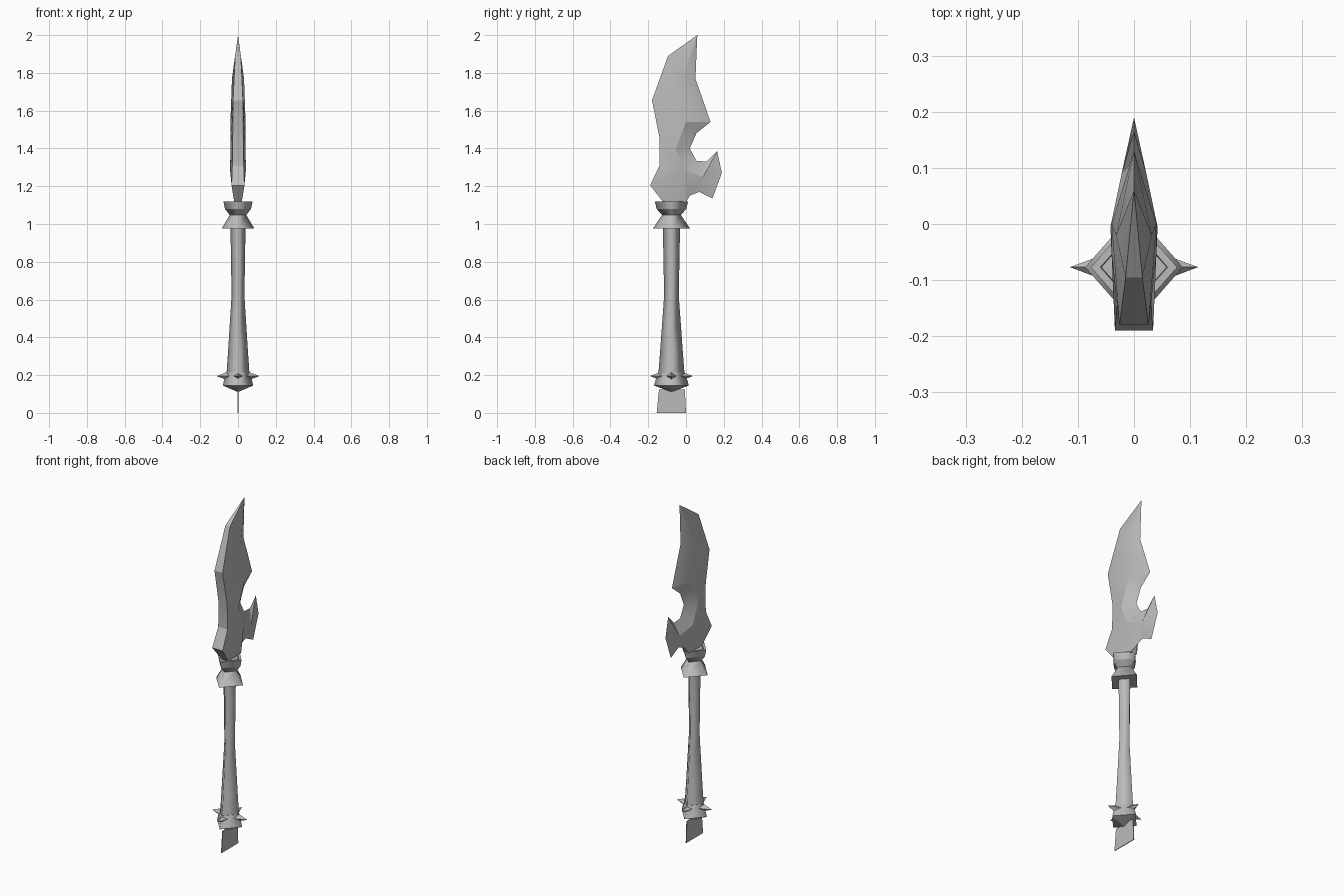
import bpy
import bmesh
import math
from mathutils import Vector

default = bpy.data.objects.get("Cube")
if default:
    bpy.data.objects.remove(default, do_unlink=True)

steel = bpy.data.materials.new("grey steel")
steel.use_nodes = True
GREY = (0.5, 0.5, 0.5, 1)
steel.diffuse_color = GREY
steel.node_tree.nodes["Principled BSDF"].inputs["Base Color"].default_value = GREY

AXIS_Y = -0.077   # centre line of the shaft
DEPTH = 1.14      # the diamond section is a little deeper than wide


def finish(bm, name, smooth_angle=0):
    """Turn a bmesh into an object, smooth across edges below the angle."""
    bmesh.ops.recalc_face_normals(bm, faces=bm.faces)
    mesh = bpy.data.meshes.new(name)
    bm.to_mesh(mesh)
    bm.free()
    mesh.materials.append(steel)
    obj = bpy.data.objects.new(name, mesh)
    bpy.context.collection.objects.link(obj)
    if smooth_angle:
        bpy.ops.object.select_all(action="DESELECT")
        obj.select_set(True)
        bpy.context.view_layer.objects.active = obj
        bpy.ops.object.shade_smooth_by_angle(angle=math.radians(smooth_angle))
    return obj


def diamond_lathe(name, profile):
    """Four-sided turned part from (radius, height) pairs, with soft corners."""
    bm = bmesh.new()
    rings = []
    for radius, z in profile:
        corners = [(radius, 0), (0, radius * DEPTH), (-radius, 0), (0, -radius * DEPTH)]
        rings.append([bm.verts.new((x, AXIS_Y + y, z)) for x, y in corners])
    for low, high in zip(rings, rings[1:]):
        for i in range(4):
            j = (i + 1) % 4
            bm.faces.new((low[i], low[j], high[j], high[i]))
    bm.faces.new(rings[0])
    bm.faces.new(rings[-1])
    bmesh.ops.recalc_face_normals(bm, faces=bm.faces)
    for face in bm.faces:
        face.smooth = True
    for edge in bm.edges:
        level = abs(edge.verts[0].co.z - edge.verts[1].co.z) < 0.001
        edge.smooth = not (level and edge.calc_face_angle(0) > 0.3)
    return finish(bm, name)


# Shaft and collars
diamond_lathe("handle", [(0.062, 0.19), (0.053, 0.32), (0.034, 0.62), (0.04, 0.99)])
diamond_lathe("pommel", [(0.004, 0.112), (0.081, 0.145), (0.063, 0.215), (0.05, 0.215)])
diamond_lathe("lower_collar", [(0.04, 0.975), (0.087, 0.975), (0.042, 1.05)])
diamond_lathe("upper_collar", [(0.042, 1.045), (0.069, 1.08), (0.077, 1.12),
                               (0.06, 1.12), (0.058, 1.105)])

# Four pointed studs around the pommel
for label, side in (("left", (1, 0)), ("back", (0, 1)), ("right", (-1, 0)), ("front", (0, -1))):
    out = Vector((side[0], side[1], 0))
    across = Vector((-side[1], side[0], 0))
    up = Vector((0, 0, 1))
    centre = Vector((0, AXIS_Y, 0.195))
    bm = bmesh.new()
    base = [bm.verts.new(centre + out * 0.045 + d * 0.026) for d in (across, up, -across, -up)]
    tip = bm.verts.new(centre + out * 0.114)
    bm.faces.new(base)
    for i in range(4):
        bm.faces.new((base[i], base[(i + 1) % 4], tip))
    finish(bm, label + "_stud")

# Thin tang under the pommel
bm = bmesh.new()
outline = [(-0.143, 0.125), (-0.155, 0), (0, 0), (-0.006, 0.125)]
sides = [[bm.verts.new((x, y, z)) for y, z in outline] for x in (-0.002, 0.002)]
for loop in sides:
    bm.faces.new(loop)
for i in range(4):
    j = (i + 1) % 4
    bm.faces.new((sides[0][i], sides[0][j], sides[1][j], sides[1][i]))
finish(bm, "tang")

# Blade points as (half thickness, y, z): flat spine, raised ridge, sharp edge
spine = dict(T=(0, 0.06, 2), A=(0.015, -0.095, 1.89), B=(0.026, -0.18, 1.655),
             C=(0.028, -0.14, 1.455), D=(0.03, -0.14, 1.31), E=(0.034, -0.19, 1.205),
             F=(0.02, -0.12, 1.115), G=(0.02, 0, 1.115))
ridge = dict(p=(0.032, -0.02, 1.77), q=(0.04, 0, 1.54), r=(0.04, -0.055, 1.395),
             s=(0.042, -0.005, 1.285), t=(0.022, 0.09, 1.25))
edge_line = dict(a=(0, 0.05, 1.77), b=(0, 0.13, 1.54), c=(0, 0.055, 1.48),
                 d=(0, 0.02, 1.4), e=(0, 0.055, 1.335), f=(0, 0.11, 1.33),
                 g=(0, 0.165, 1.385), h=(0, 0.19, 1.27), i=(0, 0.14, 1.135),
                 j=(0, 0.07, 1.17), k=(0, 0.02, 1.15))
points = {**spine, **ridge, **edge_line}
panels = "TAp Tpa ABqp pqba BCrq qcb qrdc CDsr rsed DEs EFGs stfe tgf thg tih tji tkj sGkt"

bm = bmesh.new()
made = {}


def vert(letter, sign):
    x, y, z = points[letter]
    key = (letter, sign if x else 0)
    if key not in made:
        made[key] = bm.verts.new((x * sign, y, z))
    return made[key]


for sign in (1, -1):
    for panel in panels.split():
        bm.faces.new([vert(letter, sign) for letter in panel])
# Flat spine and underside joining the two sides
rim = "TABCDEFGk"
for m, n in zip(rim, rim[1:]):
    loop = [vert(m, 1), vert(n, 1), vert(n, -1), vert(m, -1)]
    bm.faces.new(list(dict.fromkeys(loop)))
finish(bm, "blade", smooth_angle=25)
